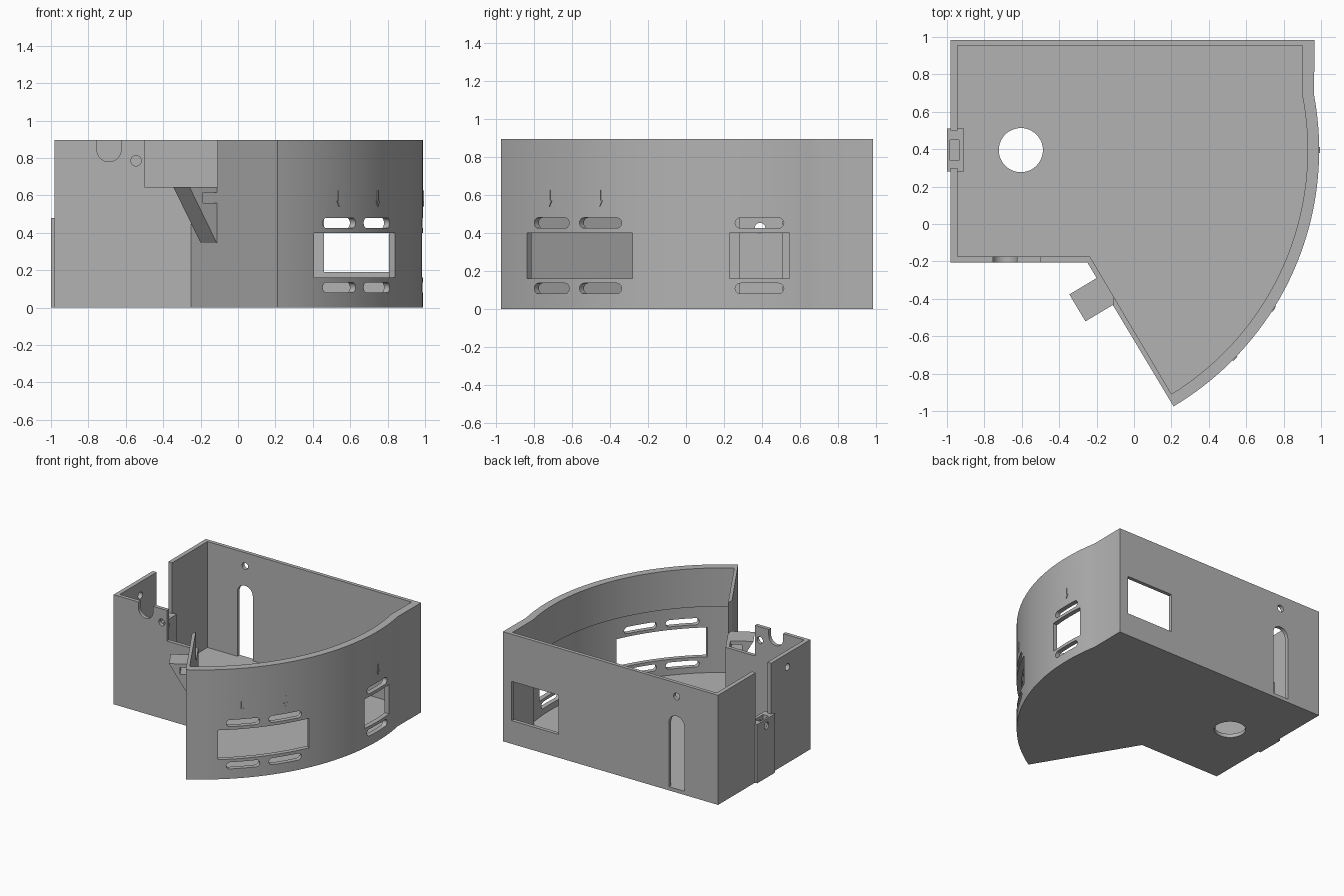
import bpy, bmesh, math
from mathutils import Vector

if "Cube" in bpy.data.objects:
    bpy.data.objects.remove(bpy.data.objects["Cube"])

H = 0.895                                  # wall height
C = Vector((-0.605, 0.395, 0))             # centre of the curved wall
R_OUT, R_IN = 1.595, 1.533
X, Y, Z = Vector((1, 0, 0)), Vector((0, 1, 0)), Vector((0, 0, 1))

grey = bpy.data.materials.new("light_grey_plastic")
grey.diffuse_color = (0.45, 0.45, 0.45, 1)
grey.use_nodes = True
grey.node_tree.nodes["Principled BSDF"].inputs["Base Color"].default_value = grey.diffuse_color


def prism(name, pts, u, v, w, origin=Vector(), depth=1.0):
    """Extrude the 2D outline pts (in axes u, v) along w."""
    bm = bmesh.new()
    verts = [bm.verts.new(origin + u * a + v * b) for a, b in pts]
    face = bm.faces.new(verts)
    new = bmesh.ops.extrude_face_region(bm, geom=[face])["geom"]
    bmesh.ops.translate(bm, vec=w * depth,
                        verts=[e for e in new if isinstance(e, bmesh.types.BMVert)])
    bmesh.ops.recalc_face_normals(bm, faces=bm.faces)
    mesh = bpy.data.meshes.new(name)
    bm.to_mesh(mesh)
    bm.free()
    mesh.materials.append(grey)
    obj = bpy.data.objects.new(name, mesh)
    bpy.context.collection.objects.link(obj)
    return obj


def rect(a0, a1, b0, b1):
    return [(a0, b0), (a1, b0), (a1, b1), (a0, b1)]


def arc(cx, cy, r, a0, a1, n):
    return [(cx + r * math.cos(math.radians(a0 + (a1 - a0) * i / n)),
             cy + r * math.sin(math.radians(a0 + (a1 - a0) * i / n))) for i in range(n + 1)]


def circle(cx, cy, r, n=24):
    return arc(cx, cy, r, 0, 360, n)[:-1]


def stadium(a0, a1, b0, b1):
    r, m = (b1 - b0) / 2, (b0 + b1) / 2
    return arc(a1 - r, m, r, -90, 90, 10) + arc(a0 + r, m, r, 90, 270, 10)


def cut(target, cutter):
    cutter.hide_render = True
    mod = target.modifiers.new("cut", 'BOOLEAN')
    mod.operation, mod.solver, mod.object = 'DIFFERENCE', 'EXACT', cutter
    bpy.context.view_layer.objects.active = target
    bpy.ops.object.modifier_apply(modifier=mod.name)
    bpy.data.objects.remove(cutter)


# Enclosure: solid outline, then hollowed leaving floor and walls
outer = ([(-0.98, 0.985), (-0.98, -0.205), (-0.25, -0.205)]
         + arc(C.x, C.y, R_OUT, -59.2, 10.6, 48) + [(0.965, 0.985)])
inner = ([(-0.945, 0.955), (-0.945, -0.175), (-0.235, -0.175)]
         + arc(C.x, C.y, R_IN, -58.3, 11.1, 48) + [(0.90, 0.955)])
body = prism("enclosure", outer, X, Y, Z, depth=H)
cut(body, prism("cavity", inner, X, Y, Z, Z * 0.03))

# Thinner lower band inside the curved wall
band = arc(C.x, C.y, 1.557, -57.3, 10.5, 48) + arc(C.x, C.y, 1.50, 10.5, -57.3, 48)
cut(body, prism("band", band, X, Y, Z, Z * 0.03, 0.55))

# Floor hole
cut(body, prism("floor_hole", circle(C.x, C.y, 0.118, 48), X, Y, Z, Z * -0.1, 0.3))

# Front wall: U notch, screw hole and tall corner opening
front = Y * -0.3
notch = [(-0.625, 1.0), (-0.755, 1.0)] + arc(-0.69, 0.845, 0.065, 180, 360, 16)
cut(body, prism("u_notch", notch, X, Z, Y, front, 0.2))
cut(body, prism("front_hole", circle(-0.545, 0.785, 0.028), X, Z, Y, front, 0.2))
cut(body, prism("corner_opening", rect(-0.5, -0.11, 0.645, 1.0), X, Z, Y, Y * -0.6, 0.55))

# Back wall: window, tall round-topped slot and screw hole
back = Y * 0.9
cut(body, prism("back_window", rect(0.46, 0.885, 0.19, 0.51), X, Z, Y, back, 0.2))
tall = [(-0.675, 0.03), (-0.535, 0.03)] + arc(-0.605, 0.555, 0.07, 0, 180, 16)
cut(body, prism("back_slot", tall, X, Z, Y, back, 0.2))
cut(body, prism("back_hole", circle(-0.605, 0.785, 0.028), X, Z, Y, back, 0.2))

# Left wall: slot above the clip and screw hole
left = X * -1.1
cut(body, prism("clip_gap", rect(0.30, 0.50, 0.45, 1.0), Y, Z, X, left, 0.25))
cut(body, prism("left_hole", circle(0.09, 0.785, 0.028), Y, Z, X, left, 0.25))

# Curved wall: windows with vent slots above and below
for angle, half, vents in ((-37.9, 0.352, [(-0.292, -0.04), (0.03, 0.29)]),
                           (0.0, 0.157, [(-0.128, 0.128)])):
    a = math.radians(angle)
    w = Vector((math.cos(a), math.sin(a), 0))
    t = Z.cross(w)
    start = C - Y * (0.008 if angle == 0 else 0) + w * 1.3
    cut(body, prism("window", rect(-half, half, 0.16, 0.40), t, Z, w, start, 0.5))
    for t0, t1 in vents:
        for z0 in (0.08, 0.425):
            cut(body, prism("vent", stadium(t0, t1, z0, z0 + 0.055), t, Z, w, start, 0.5))

# Small raised arrows over the vents
arrow_shape = [(-0.006, 0.625), (-0.006, 0.57), (-0.016, 0.57), (0, 0.54),
               (0.016, 0.57), (0.006, 0.57), (0.006, 0.625)]
for i, angle in enumerate((-44.2, -32.1, 0.0)):
    a = math.radians(angle)
    w = Vector((math.cos(a), math.sin(a), 0))
    prism(f"arrow_{i + 1}", arrow_shape, Z.cross(w), Z, w, C + w * (R_OUT - 0.003), 0.008)

# Left clip block with top pocket and cross hole
clip = prism("left_clip", rect(-1.0, -0.91, 0.28, 0.51), X, Y, Z, depth=0.48)
cut(clip, prism("pocket", rect(-0.985, -0.935, 0.34, 0.45), X, Y, Z, Z * 0.36, 0.3))
cut(clip, prism("clip_hole", circle(0.39, 0.425, 0.028), Y, Z, X, left, 0.3))
cut(body, prism("clip_seat", rect(-1.05, -0.92, 0.285, 0.505), X, Y, Z, Z * 0.03, 0.45))

# Triangular bracket on the slanted wall, with a nut slot
d = Vector((0.46, -0.77, 0)).normalized()
n = Vector((d.y, -d.x, 0))
base = Vector((-0.25, -0.205, 0)) + d * 0.098
bracket = prism("bracket", [(-0.01, 0.645), (0.17, 0.645), (0, 0.345), (-0.01, 0.345)],
                n, Z, d, base, 0.168)
cut(bracket, prism("nut_slot", rect(0.0, 0.087, 0.56, 0.615), n, Z, d, base - d * 0.1, 0.4))

# Smooth the curved surfaces, keep edges sharp
for obj in bpy.context.scene.objects:
    bpy.ops.object.select_all(action='DESELECT')
    obj.select_set(True)
    bpy.context.view_layer.objects.active = obj
    bpy.ops.object.shade_smooth_by_angle(angle=math.radians(25))
